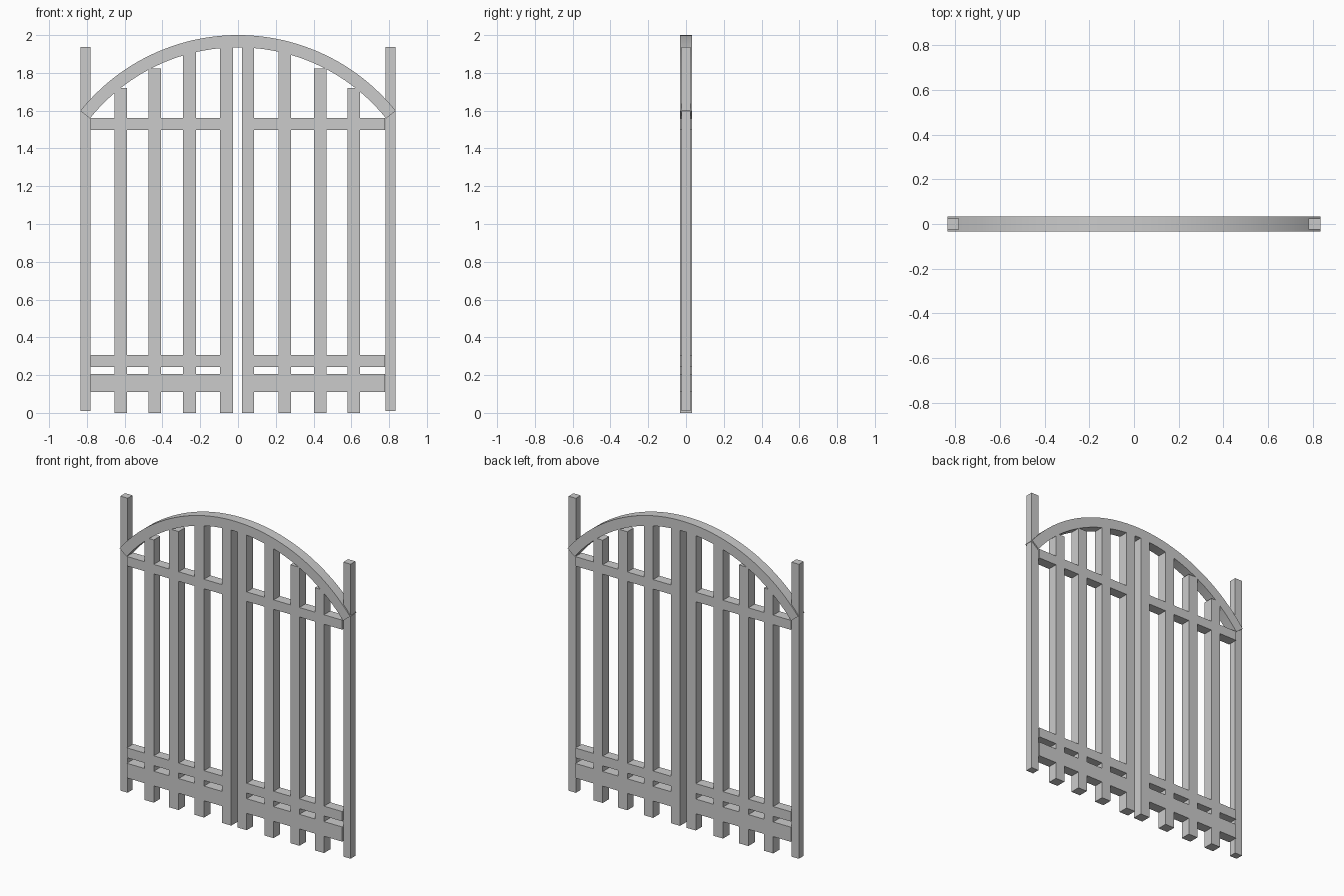
import bpy, bmesh, math

if "Cube" in bpy.data.objects:
    bpy.data.objects.remove(bpy.data.objects["Cube"])

DEPTH = 0.033        # half depth of the gate leaves and arch
POST_DEPTH = 0.025   # half depth of the side posts


def box(name, x0, x1, z0, z1, d):
    bm = bmesh.new()
    bmesh.ops.create_cube(bm, size=1)
    for v in bm.verts:
        v.co.x = x0 if v.co.x < 0 else x1
        v.co.y = d if v.co.y > 0 else -d
        v.co.z = z0 if v.co.z < 0 else z1
    return finish(name, bm)


def finish(name, bm):
    bmesh.ops.recalc_face_normals(bm, faces=bm.faces)
    me = bpy.data.meshes.new(name)
    bm.to_mesh(me)
    bm.free()
    ob = bpy.data.objects.new(name, me)
    bpy.context.collection.objects.link(ob)
    return ob


# Side posts
box("left_post", -0.835, -0.782, 0.01, 1.938, POST_DEPTH)
box("right_post", 0.78, 0.833, 0.01, 1.938, POST_DEPTH)

# Pickets of each leaf, rising toward the middle
tops = [1.72, 1.823, 1.915, 1.937]
left = [-0.621, -0.441, -0.257, -0.060]
right = [0.613, 0.435, 0.248, 0.053]
for i, top in enumerate(tops):
    box(f"left_picket_{i+1}", left[i] - 0.034, left[i] + 0.034, 0, top, DEPTH)
    box(f"right_picket_{i+1}", right[i] - 0.033, right[i] + 0.033, 0, top, DEPTH)

# Horizontal rails of each leaf
for part, z0, z1 in (("top_rail", 1.498, 1.56),
                     ("middle_rail", 0.243, 0.307),
                     ("bottom_rail", 0.11, 0.206)):
    box("left_" + part, -0.782, -0.06, z0, z1, DEPTH)
    box("right_" + part, 0.053, 0.778, z0, z1, DEPTH)

# Arch with radially cut ends
OUTER, INNER, CZ, SEG = 1.07, 1.005, 0.93, 48
half = math.asin(0.835 / OUTER)
bm = bmesh.new()
rings = []
for i in range(SEG + 1):
    a = -half + 2 * half * i / SEG
    rings.append([bm.verts.new((r * math.sin(a), y, CZ + r * math.cos(a)))
                  for r, y in ((OUTER, -DEPTH), (OUTER, DEPTH),
                               (INNER, DEPTH), (INNER, -DEPTH))])
for p, q in zip(rings, rings[1:]):
    for k in range(4):
        n = (k + 1) % 4
        bm.faces.new((p[k], p[n], q[n], q[k]))
bm.faces.new(rings[0])
bm.faces.new(rings[-1][::-1])
arch = finish("arch", bm)
bpy.context.view_layer.objects.active = arch
arch.select_set(True)
bpy.ops.object.shade_smooth_by_angle(angle=math.radians(30))
